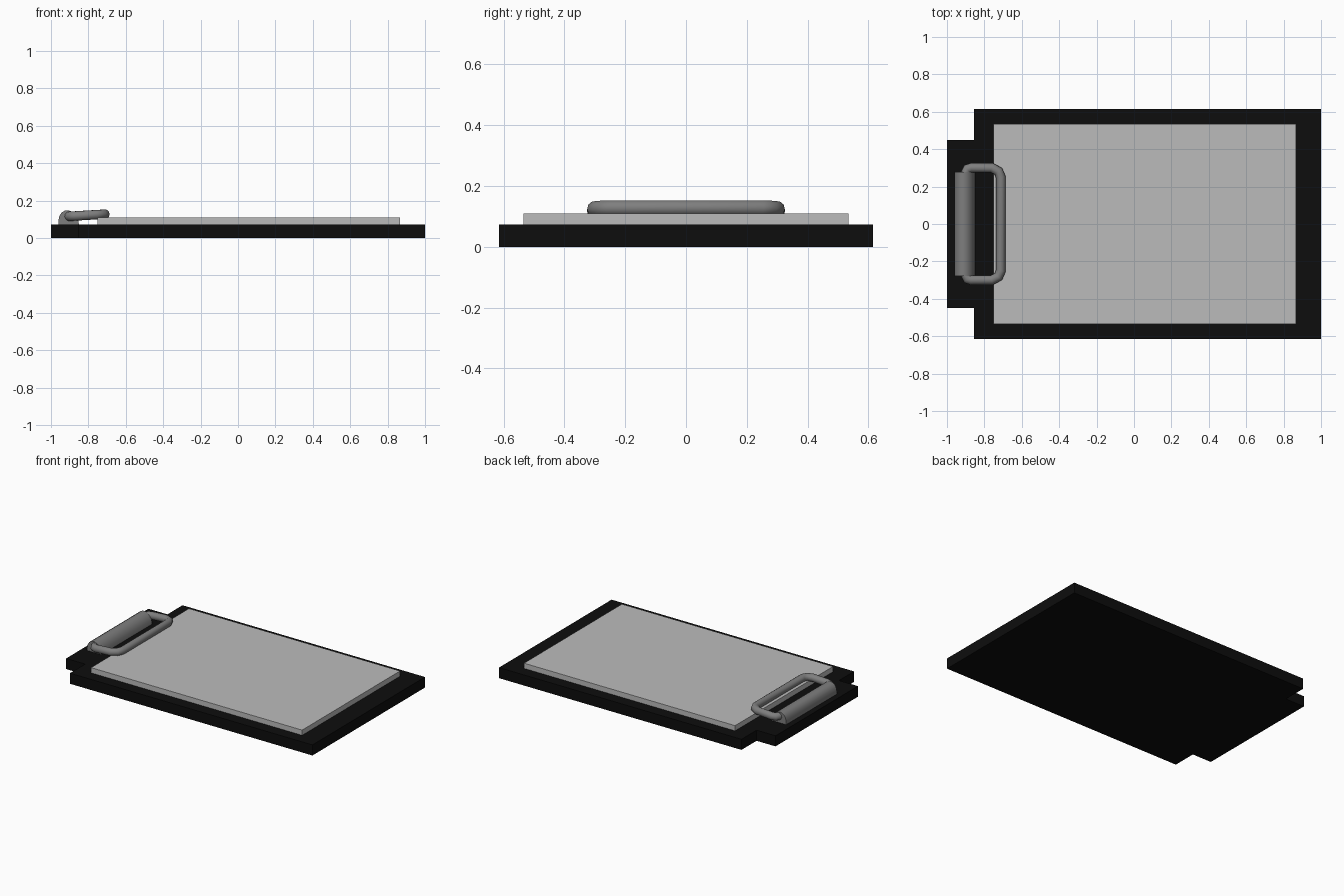
import bpy, bmesh
from mathutils import Vector

if "Cube" in bpy.data.objects:
    bpy.data.objects.remove(bpy.data.objects["Cube"])


def material(name, rgb):
    m = bpy.data.materials.new(name)
    m.diffuse_color = (*rgb, 1)
    m.use_nodes = True
    m.node_tree.nodes["Principled BSDF"].inputs["Base Color"].default_value = m.diffuse_color
    return m


def prism(name, outline, offset, mat=None):
    """Extrude a closed 3D outline along offset."""
    bm = bmesh.new()
    face = bm.faces.new([bm.verts.new(p) for p in outline])
    ext = bmesh.ops.extrude_face_region(bm, geom=[face])
    verts = [v for v in ext["geom"] if isinstance(v, bmesh.types.BMVert)]
    bmesh.ops.translate(bm, verts=verts, vec=Vector(offset))
    bmesh.ops.recalc_face_normals(bm, faces=bm.faces)
    me = bpy.data.meshes.new(name)
    bm.to_mesh(me)
    bm.free()
    ob = bpy.data.objects.new(name, me)
    bpy.context.collection.objects.link(ob)
    if mat:
        me.materials.append(mat)
    return ob


def smooth(ob, angle):
    bpy.ops.object.select_all(action='DESELECT')
    ob.select_set(True)
    bpy.context.view_layer.objects.active = ob
    if ob.type == 'CURVE':
        bpy.ops.object.convert(target='MESH')
    bpy.ops.object.shade_smooth_by_angle(angle=angle)


BOARD_TOP, PAPER_TOP = 0.073, 0.109

# Backing board with notched corners at the clip end
half = [(1, 0.615), (-0.855, 0.615), (-0.855, 0.45), (-1, 0.45)]
outline = half + [(x, -y) for x, y in reversed(half)]
prism("board", [(x, y, 0) for x, y in outline], (0, 0, BOARD_TOP),
      material("black", (0.004, 0.004, 0.004)))

# Paper stack
sheet = [(-0.75, -0.535), (0.865, -0.535), (0.865, 0.535), (-0.75, 0.535)]
prism("paper_stack", [(x, y, BOARD_TOP) for x, y in sheet],
      (0, 0, PAPER_TOP - BOARD_TOP), material("paper", (0.5, 0.5, 0.5)))

# Rounded clip body lying across the board
metal = material("metal", (0.21, 0.21, 0.21))
profile = [(-0.96, 0.07), (-0.96, 0.095), (-0.955, 0.118), (-0.943, 0.136),
           (-0.925, 0.147), (-0.905, 0.148), (-0.885, 0.14),
           (-0.868, 0.123), (-0.855, 0.1), (-0.85, 0.07)]
smooth(prism("clip_body", [(x, -0.277, z) for x, z in profile],
             (0, 0.554, 0), metal), 0.7)

# Bent wire loop, rising slightly over the paper
side = [(-0.712, 0.25), (-0.725, 0.282), (-0.76, 0.3),
        (-0.87, 0.3), (-0.892, 0.294), (-0.905, 0.265)]
path = side + [(x, -y) for x, y in reversed(side)]
curve = bpy.data.curves.new("clip_wire", 'CURVE')
curve.dimensions = '3D'
curve.bevel_depth = 0.026
curve.bevel_resolution = 3
spline = curve.splines.new('POLY')
spline.points.add(len(path) - 1)
for p, (x, y) in zip(spline.points, path):
    p.co = (x, y, 0.116 + (x + 0.905) * 0.06, 1)
spline.use_cyclic_u = True
curve.materials.append(metal)
wire = bpy.data.objects.new("clip_wire", curve)
bpy.context.collection.objects.link(wire)
smooth(wire, 0.8)
